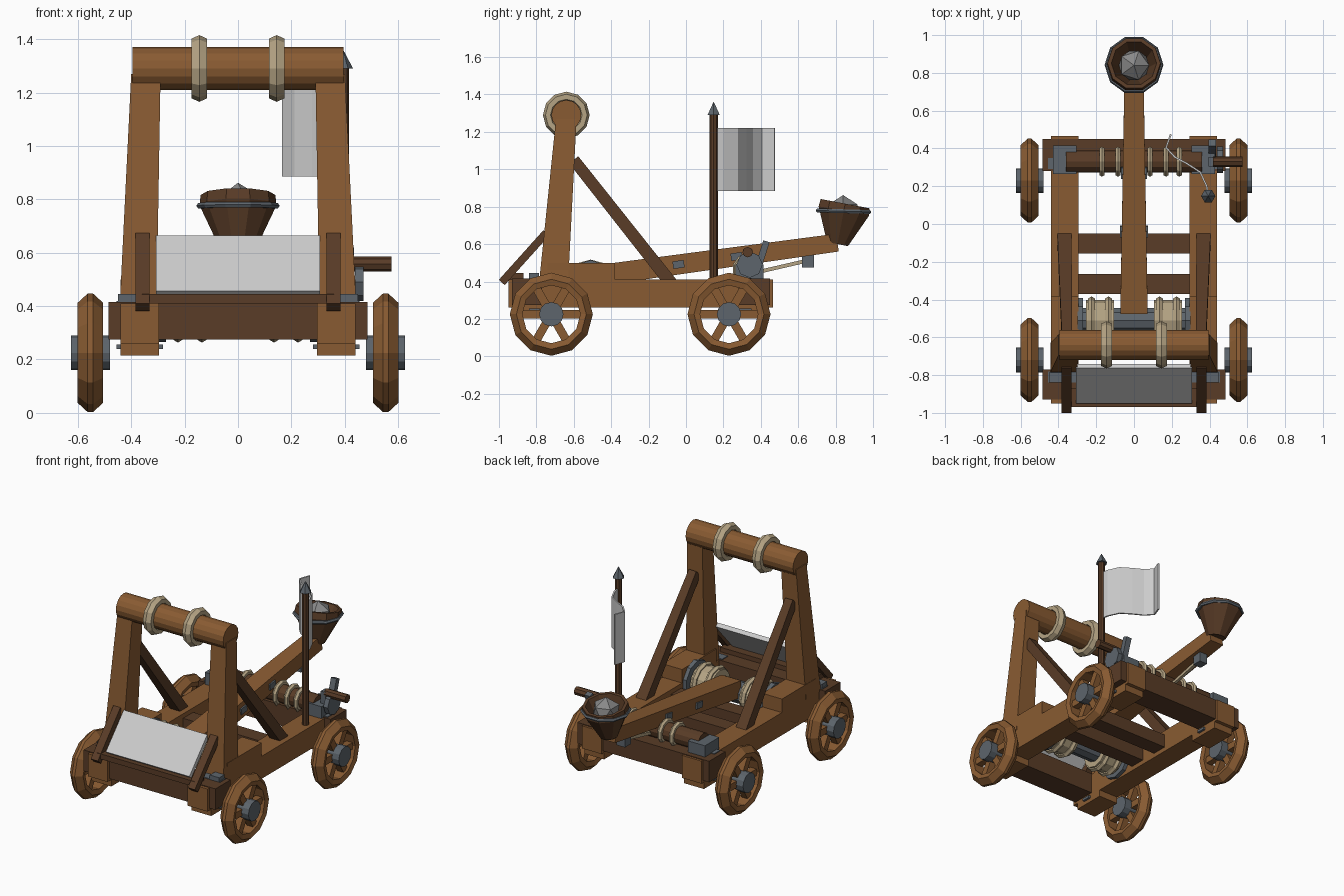
import bpy, math
from mathutils import Vector

if "Cube" in bpy.data.objects:
    bpy.data.objects.remove(bpy.data.objects["Cube"])


def material(name, rgb):
    m = bpy.data.materials.new(name)
    m.diffuse_color = (*rgb, 1)
    m.use_nodes = True
    m.node_tree.nodes["Principled BSDF"].inputs["Base Color"].default_value = m.diffuse_color
    return m


WOOD = material("wood", (0.25, 0.105, 0.032))
DARK = material("dark_wood", (0.10, 0.045, 0.02))
METAL = material("metal", (0.11, 0.13, 0.15))
ROPE = material("rope", (0.46, 0.37, 0.23))
STONE = material("stone", (0.25, 0.25, 0.25))
X, Y, Z = Vector((1, 0, 0)), Vector((0, 1, 0)), Vector((0, 0, 1))


def mesh(name, verts, faces, mat):
    me = bpy.data.meshes.new(name)
    me.from_pydata([tuple(v) for v in verts], [], faces)
    ob = bpy.data.objects.new(name, me)
    bpy.context.collection.objects.link(ob)
    if mat:
        me.materials.append(mat)
    return ob


BOX_FACES = [(3, 2, 1, 0), (4, 5, 6, 7), (0, 1, 5, 4), (1, 2, 6, 5), (2, 3, 7, 6), (3, 0, 4, 7)]


def hexa(name, a, b, mat):
    """Block between rectangle a and rectangle b, each (x0, x1, y0, y1, z)."""
    v = [(r[i], r[j], r[4]) for r in (a, b) for i, j in ((0, 2), (1, 2), (1, 3), (0, 3))]
    return mesh(name, v, BOX_FACES, mat)


def box(name, x0, x1, y0, y1, z0, z1, mat):
    x0, x1 = min(x0, x1), max(x0, x1)
    return hexa(name, (x0, x1, y0, y1, z0), (x0, x1, y0, y1, z1), mat)


def beam(name, p, q, w, h, mat, w2=None, h2=None):
    """Bar from p to q; w is the width along x, h the thickness across."""
    p, q = Vector(p), Vector(q)
    d = (q - p).normalized()
    side = (X - d * X.dot(d)).normalized()
    up = d.cross(side)
    v = []
    for c, a, b in ((p, w, h), (q, w2 or w, h2 or h)):
        v += [c + side * a / 2 * i + up * b / 2 * j for i, j in ((-1, -1), (1, -1), (1, 1), (-1, 1))]
    return mesh(name, v, BOX_FACES, mat)


def lathe(name, profile, n, loc, axis, mat, closed=False):
    """Turn (radius, height) points around the axis."""
    rot = Z.rotation_difference(Vector(axis))
    k = len(profile)
    v = []
    for i in range(n):
        t = 2 * math.pi * i / n
        v += [Vector(loc) + rot @ Vector((r * math.cos(t), r * math.sin(t), h)) for r, h in profile]
    f = []
    for i in range(n):
        a, b = i * k, (i + 1) % n * k
        for j in range(k if closed else k - 1):
            m = (j + 1) % k
            f.append((a + j, b + j, b + m, a + m))
    if not closed:
        f.append(tuple(i * k for i in reversed(range(n))))
        f.append(tuple(i * k + k - 1 for i in range(n)))
    return mesh(name, v, f, mat)


def rod(name, r, half, n, loc, axis, mat):
    return lathe(name, [(r, -half), (r, half)], n, loc, axis, mat)


def ring(name, major, minor, width, n, loc, axis, mat):
    prof = [(major + minor * math.cos(t * math.pi / 3), width * math.sin(t * math.pi / 3)) for t in range(6)]
    return lathe(name, prof, n, loc, axis, mat, True)


# wheels with six spokes and metal hubs
RIM = [(0.155, -0.04), (0.187, -0.048), (0.222, -0.01), (0.222, 0.01), (0.187, 0.048), (0.155, 0.04)]
for s in (-1, 1):
    for y in (-0.72, 0.23):
        c = Vector((0.553 * s, y, 0.225))
        lathe("wheel_rim", RIM, 12, c, X, WOOD, True)
        rod("wheel_hub", 0.065, 0.073, 12, c, X, METAL)
        for i in range(3):
            t = i * math.pi / 3
            d = Vector((0, math.cos(t), math.sin(t))) * 0.165
            beam("wheel_spoke", c - d, c + d, 0.045, 0.045, WOOD)

# chassis rails, bearing blocks, straps
for s in (-1, 1):
    box("side_rail", 0.295 * s, 0.44 * s, -0.95, 0.465, 0.26, 0.41, WOOD)
    for y in (-0.81, 0.32):
        box("axle_block", 0.295 * s, 0.44 * s, y - 0.1, y + 0.12, 0.215, 0.27, WOOD)
        for z in (0.24, 0.403):
            box("strap", 0.28 * s, 0.455 * s, y - 0.03, y + 0.03, z, z + 0.017, METAL)
    box("strap_bolt", 0.38 * s, 0.45 * s, -0.84, -0.785, 0.41, 0.445, METAL)
    box("torsion_housing", 0.295 * s, 0.44 * s, -0.74, -0.38, 0.41, 0.50, WOOD)

# cross members
for y0, y1 in ((-0.93, -0.77), (0.28, 0.45)):
    box("end_beam", -0.485, 0.485, y0, y1, 0.275, 0.415, DARK)
for y0, y1 in ((-0.37, -0.265), (-0.155, -0.05)):
    box("cross_plank", -0.3, 0.3, y0, y1, 0.29, 0.38, DARK)
box("shield_sill", -0.36, 0.36, -0.97, -0.87, 0.41, 0.445, DARK)

# uprights with rear braces and front shield struts
for s in (-1, 1):
    bx, tx = sorted((0.305 * s, 0.443 * s)), sorted((0.29 * s, 0.4 * s))
    hexa("upright", (*bx, -0.785, -0.63, 0.40), (*tx, -0.695, -0.585, 1.27), WOOD)
    beam("rear_brace", (0.355 * s, -0.6, 1.05), (0.368 * s, -0.075, 0.385), 0.055, 0.062, DARK, 0.075, 0.068)
    beam("shield_strut", (0.357 * s, -0.985, 0.395), (0.357 * s, -0.747, 0.66), 0.052, 0.042, DARK)
beam("shield_board", (0, -0.94, 0.448), (0, -0.752, 0.655), 0.615, 0.028, None)

# top beam with padded rope rings
rod("top_beam", 0.08, 0.395, 16, (0, -0.64, 1.29), X, WOOD)
for x in (-0.145, 0.145):
    ring("stop_rope", 0.098, 0.027, 0.034, 12, (x, -0.64, 1.29), X, ROPE)

# torsion bundle
rod("torsion_axle", 0.07, 0.31, 10, (0, -0.51, 0.39), X, METAL)
for s in (-1, 1):
    rod("torsion_flange", 0.125, 0.015, 10, (0.285 * s, -0.51, 0.39), X, METAL)
    rod("torsion_rope", 0.107, 0.075, 12, (0.18 * s, -0.51, 0.39), X, ROPE)
    for x in (0.135, 0.225):
        ring("torsion_coil", 0.105, 0.022, 0.02, 12, (x * s, -0.51, 0.39), X, ROPE)

# throwing arm
beam("throwing_arm", (0, -0.47, 0.432), (0, 0.81, 0.608), 0.145, 0.112, WOOD, 0.1, 0.096)
for y, w in ((-0.04, 0.075), (0.27, 0.069)):
    z = 0.432 + (y + 0.47) * 0.1375
    beam("arm_stud", (0, y - 0.03, z - 0.004), (0, y + 0.03, z + 0.004), 2 * w, 0.04, METAL)
box("arm_hook", -0.03, 0.03, 0.62, 0.685, 0.475, 0.56, METAL)
beam("pull_rope", (0, 0.36, 0.445), (0, 0.65, 0.512), 0.02, 0.02, ROPE)

# bucket and stone
tilt = Vector((0, 0.19, 1)).normalized()
lathe("bucket", [(0.06, 0), (0.144, 0.18), (0.14, 0.22), (0.12, 0.22), (0.05, 0.04)],
      10, (0, 0.81, 0.60), tilt, DARK, True)
rod("bucket_floor", 0.058, 0.022, 10, Vector((0, 0.81, 0.6)) + tilt * 0.025, tilt, DARK)
ring("bucket_band", 0.143, 0.013, 0.012, 10, (0, 0.842, 0.776), (0, 0.03, 1), METAL)
bpy.ops.mesh.primitive_ico_sphere_add(subdivisions=1, radius=0.09, location=(0, 0.84, 0.772))
stone = bpy.context.object
stone.name = "stone"
stone.data.materials.append(STONE)

# winch drum with rope coils and bearings
rod("winch_drum", 0.058, 0.36, 12, (0, 0.33, 0.465), X, DARK)
for x in (-0.17, -0.085, 0.085, 0.17, 0.24):
    ring("winch_coil", 0.066, 0.018, 0.016, 10, (x, 0.33, 0.465), X, ROPE)
for s in (-1, 1):
    box("winch_bearing", 0.305 * s, 0.43 * s, 0.265, 0.415, 0.41, 0.49, METAL)

# ratchet, pawl and crank handle
rod("ratchet", 0.07, 0.016, 8, (0.455, 0.34, 0.49), X, METAL)
beam("pawl", (0.415, 0.375, 0.44), (0.415, 0.43, 0.615), 0.04, 0.035, METAL)
box("crank_arm", 0.395, 0.43, 0.305, 0.355, 0.45, 0.57, METAL)
rod("crank_handle", 0.028, 0.078, 8, (0.497, 0.33, 0.557), X, DARK)

# flag pole, tip and rippled flag
rod("flag_pole", 0.022, 0.45, 8, (0.393, 0.148, 0.85), Z, DARK)
lathe("pole_tip", [(0.038, 0), (0.001, 0.07)], 6, (0.393, 0.148, 1.29), Z, METAL)
path = [(0.39, 0.165), (0.385, 0.2), (0.35, 0.275), (0.28, 0.32), (0.215, 0.355), (0.17, 0.405), (0.195, 0.475)]
verts = [(x, y, z) for x, y in path for z in (0.885, 1.22)]
flag = mesh("flag", verts, [(2 * i, 2 * i + 2, 2 * i + 3, 2 * i + 1) for i in range(len(path) - 1)], None)
cloth = flag.modifiers.new("thickness", 'SOLIDIFY')
cloth.thickness = 0.01
cloth.offset = 0
